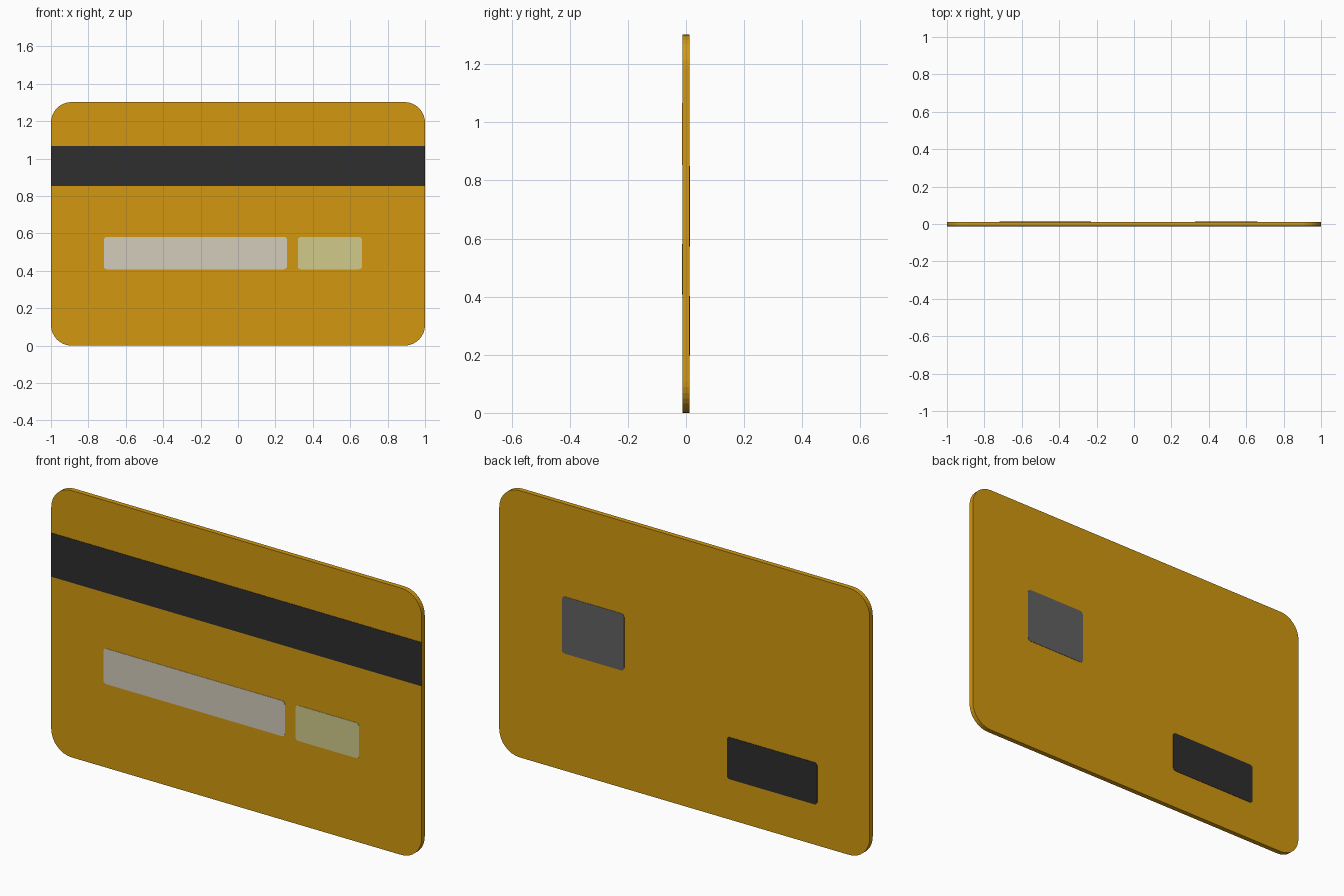
import bpy, bmesh, math

if "Cube" in bpy.data.objects:
    bpy.data.objects.remove(bpy.data.objects["Cube"])


def material(name, rgb):
    """Flat colour given as sRGB 0-255, stored linear."""
    lin = [(c / 255 / 12.92) if c / 255 <= 0.04045 else ((c / 255 + 0.055) / 1.055) ** 2.4 for c in rgb]
    m = bpy.data.materials.new(name)
    m.diffuse_color = (*lin, 1.0)
    m.use_nodes = True
    m.node_tree.nodes["Principled BSDF"].inputs["Base Color"].default_value = m.diffuse_color
    return m


def slab(name, x0, x1, z0, z1, y0, y1, radius, mat, segments=8):
    """Upright slab with rounded corners, extruded from y0 to y1."""
    outline = []
    corners = [(x1 - radius, z1 - radius), (x0 + radius, z1 - radius),
               (x0 + radius, z0 + radius), (x1 - radius, z0 + radius)]
    for k, (cx, cz) in enumerate(corners):
        steps = segments if radius > 0 else 0
        for i in range(steps + 1):
            a = math.pi / 2 * (k + i / max(steps, 1))
            outline.append((cx + radius * math.cos(a), cz + radius * math.sin(a)))
    bm = bmesh.new()
    face = bm.faces.new([bm.verts.new((x, y0, z)) for x, z in outline])
    ext = bmesh.ops.extrude_face_region(bm, geom=[face])
    for v in ext["geom"]:
        if isinstance(v, bmesh.types.BMVert):
            v.co.y = y1
    bmesh.ops.recalc_face_normals(bm, faces=bm.faces)
    mesh = bpy.data.meshes.new(name)
    bm.to_mesh(mesh)
    bm.free()
    mesh.materials.append(mat)
    ob = bpy.data.objects.new(name, mesh)
    bpy.context.collection.objects.link(ob)
    return ob


gold = material("gold", (210, 152, 16))
black = material("black", (46, 46, 46))
cream = material("cream", (211, 204, 187))
pale_yellow = material("pale yellow", (208, 202, 138))
grey = material("grey", (97, 97, 97))

T = 0.012      # half thickness of the card
P = 0.0015     # how far painted plates stand out

# Card body
slab("card_body", -1, 1, 0, 1.302, -T, T, 0.11, gold)

# Front: magnetic stripe and signature panels
front = (-T - P, -T + P)
slab("magnetic_stripe", -1, 1, 0.853, 1.067, *front, 0, black)
slab("signature_panel", -0.717, 0.262, 0.408, 0.581, *front, 0.015, cream, 3)
slab("code_panel", 0.32, 0.663, 0.408, 0.581, *front, 0.015, pale_yellow, 3)

# Back: chip and dark label
back = (T - P, T + P)
slab("chip", 0.325, 0.661, 0.572, 0.85, *back, 0.015, grey, 3)
slab("dark_label", -0.718, -0.23, 0.197, 0.402, *back, 0.015, black, 3)
